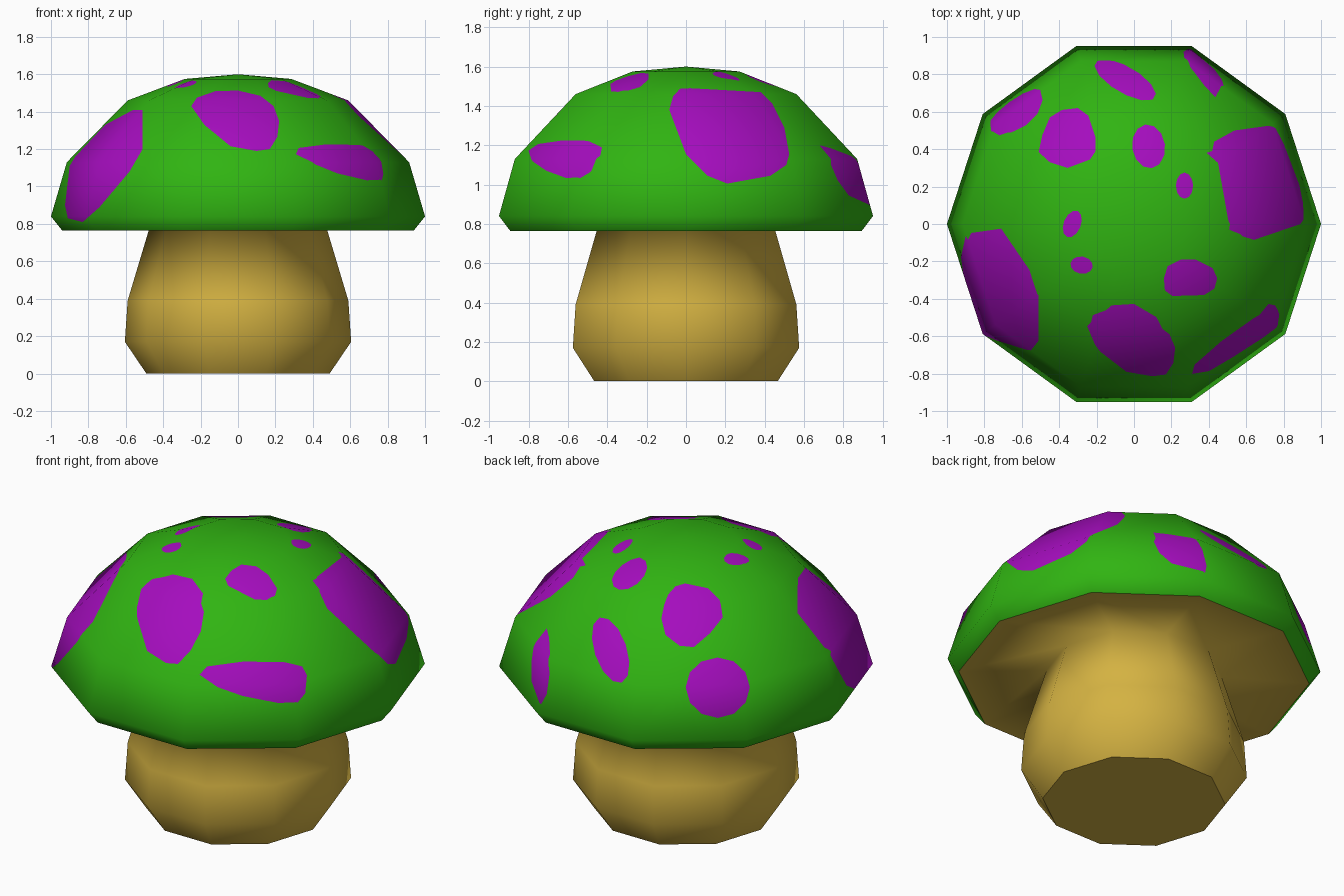
import bpy, bmesh
from math import sin, cos, radians, pi
from mathutils import Vector

if "Cube" in bpy.data.objects:
    bpy.data.objects.remove(bpy.data.objects["Cube"])

SIDES = 10


def material(name, rgb):
    m = bpy.data.materials.new(name)
    m.diffuse_color = (*rgb, 1)
    m.use_nodes = True
    m.node_tree.nodes["Principled BSDF"].inputs["Base Color"].default_value = m.diffuse_color
    return m


green = material("green", (0.030, 0.456, 0.006))
purple = material("purple", (0.376, 0.004, 0.515))
tan = material("tan", (0.658, 0.445, 0.054))


def revolve(profile):
    """Ten-sided lathe; profile runs with the outside facing outward."""
    bm = bmesh.new()
    rings = [[bm.verts.new((r * cos(2 * pi * i / SIDES), r * sin(2 * pi * i / SIDES), z))
              for i in range(SIDES)] for r, z in profile]
    for a, b in zip(rings, rings[1:]):
        for i in range(SIDES):
            j = (i + 1) % SIDES
            bm.faces.new((a[i], b[i], b[j], a[j]))
    bmesh.ops.remove_doubles(bm, verts=bm.verts, dist=1e-5)
    for f in bm.faces:
        f.smooth = True
    bm.normal_update()
    return bm


def make_object(name, bm, mats):
    me = bpy.data.meshes.new(name)
    bm.to_mesh(me)
    for m in mats:
        me.materials.append(m)
    ob = bpy.data.objects.new(name, me)
    bpy.context.collection.objects.link(ob)
    return ob


def view(azimuth, elevation):
    """Right, up and toward-viewer axes of a flat projection."""
    a, e = radians(azimuth), radians(elevation)
    toward = Vector((cos(a) * cos(e), sin(a) * cos(e), sin(e)))
    right = Vector((-sin(a), cos(a), 0))
    return right, toward.cross(right), toward


FRONT, RIGHT, BACK, TOP = view(-90, 0), view(0, 0), view(90, 0), view(-90, 90)
FRONT_RIGHT, BACK_LEFT = view(-54, 30), view(126, 30)


def spot(bm, axes, pts):
    """Cut a convex outline, given in view coordinates, into the cap and paint it."""
    right, up, toward = axes
    world = [right * u + up * v for u, v in pts]
    middle = sum(world, Vector()) / len(world)
    planes = []
    for p, q in zip(world, world[1:] + world[:1]):
        n = (q - p).cross(toward).normalized()
        if n.dot(middle - p) > 0:
            n = -n
        planes.append((p, n))
    bm.normal_update()
    active = 9
    for f in bm.faces:
        if f.material_index == 0 and f.normal.dot(toward) > 0.02:
            if not any(all(n.dot(v.co - p) > -1e-5 for v in f.verts) for p, n in planes):
                f.material_index = active
    for p, n in planes:
        faces = [f for f in bm.faces if f.material_index == active]
        edges = list({e for f in faces for e in f.edges})
        verts = list({v for f in faces for v in f.verts})
        bmesh.ops.bisect_plane(bm, geom=verts + edges + faces, dist=1e-5,
                               plane_co=p, plane_no=n)
        for f in bm.faces:
            if f.material_index == active and n.dot(f.calc_center_median() - p) > 0:
                f.material_index = 0
    for f in bm.faces:
        if f.material_index == active:
            f.material_index = 1


def oval(cx, cy, rx, ry, tilt=0, n=12):
    t = radians(tilt)
    out = []
    for i in range(n):
        x, y = rx * cos(2 * pi * i / n), ry * sin(2 * pi * i / n)
        out.append((cx + x * cos(t) - y * sin(t), cy + x * sin(t) + y * cos(t)))
    return out


# Cap dome
cap_profile = [(0, 1.6), (0.285, 1.575), (0.59, 1.46), (0.915, 1.13), (1.0, 0.84), (0.94, 0.765)]
smooth_source = make_object("cap_shading_helper", revolve(cap_profile), [green])
smooth_source.hide_render = True
cap = revolve(cap_profile)

# Small spots around the crown
spot(cap, TOP, oval(-0.33, 0.0, 0.075, 0.046, 68))
spot(cap, TOP, oval(-0.28, -0.22, 0.06, 0.046, -10))
spot(cap, TOP, oval(0.27, 0.205, 0.046, 0.07))
spot(cap, TOP, oval(0.078, 0.415, 0.088, 0.118, 8))
spot(cap, TOP, [(.16, -.29), (.18, -.225), (.25, -.19), (.33, -.19), (.42, -.235),
                (.445, -.29), (.43, -.345), (.375, -.38), (.205, -.385), (.165, -.355)])
spot(cap, TOP, [(-.51, .385), (-.49, .475), (-.45, .57), (-.385, .61), (-.3, .62),
                (-.245, .58), (-.205, .46), (-.205, .39), (-.235, .345), (-.355, .3), (-.45, .33)])

# Back spots
spot(cap, BACK_LEFT, oval(-0.415, 0.745, 0.192, 0.085, -73))
spot(cap, BACK_LEFT, oval(0.155, 0.53, 0.172, 0.162))
spot(cap, BACK, [(-.435, 1.2), (-.38, 1.185), (-.3, 1.145), (-.268, 1.06), (-.265, .95),
                 (-.29, .89), (-.43, .945), (-.47, 1.02), (-.48, 1.1)])

# Large side and front spots
spot(cap, FRONT, [(-.51, 1.41), (-.51, 1.2), (-.58, 1.08), (-.74, .89), (-.83, .81),
                  (-.91, .83), (-.925, .9), (-.9, 1.11), (-.87, 1.16), (-.71, 1.33), (-.56, 1.41)])
spot(cap, FRONT, [(-.25, 1.43), (-.22, 1.475), (-.12, 1.51), (0, 1.513), (.12, 1.485), (.19, 1.43),
                  (.22, 1.35), (.21, 1.265), (.17, 1.2), (.1, 1.19), (-.04, 1.215), (-.18, 1.33)])
spot(cap, FRONT_RIGHT, [(-.22, .6), (-.18, .645), (.01, .67), (.225, .667), (.33, .645),
                        (.355, .597), (.345, .5), (.305, .45), (.2, .446), (.01, .484), (-.125, .532)])
spot(cap, RIGHT, [(-.085, 1.38), (-.065, 1.45), (-.03, 1.487), (.02, 1.49), (.38, 1.47), (.44, 1.41),
                  (.5, 1.29), (.525, 1.155), (.51, 1.1), (.43, 1.045), (.21, 1.005), (.11, 1.045),
                  (0, 1.155)])
cap_ob = make_object("cap", cap, [green, purple])

# Keep the uncut dome's smooth shading across the cut spots
dt = cap_ob.modifiers.new("smooth shading", 'DATA_TRANSFER')
dt.object = smooth_source
dt.use_loop_data = True
dt.data_types_loops = {'CUSTOM_NORMAL'}
dt.loop_mapping = 'POLYINTERP_NEAREST'

# Underside of the cap flowing into the stem, with a flat base
stem = revolve([(0.94, 0.765), (0.47, 0.79), (0.59, 0.39), (0.605, 0.17), (0.49, 0), (0, 0)])
for e in stem.edges:
    if all(v.co.z < 0.01 for v in e.verts) and any(f.normal.z > -0.9 for f in e.link_faces):
        e.smooth = False
make_object("stem_and_underside", stem, [tan])
